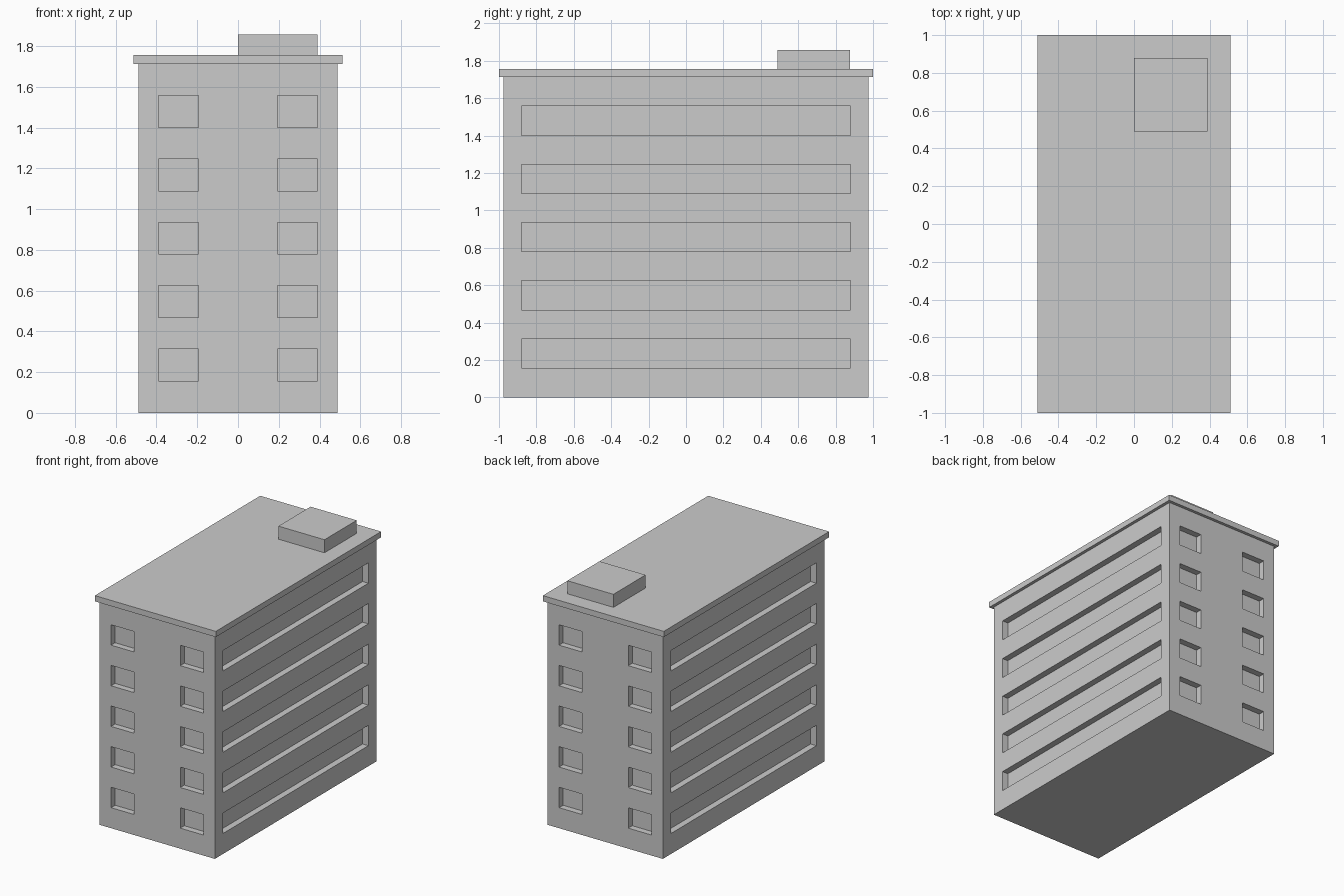
import bpy, bmesh
from mathutils import Matrix, Vector

if "Cube" in bpy.data.objects:
    bpy.data.objects.remove(bpy.data.objects["Cube"])


def add_box(bm, lo, hi):
    lo, hi = Vector(lo), Vector(hi)
    m = Matrix.Translation((lo + hi) / 2) @ Matrix.Diagonal((*(hi - lo), 1))
    bmesh.ops.create_cube(bm, size=1, matrix=m)


def make_object(name, boxes):
    bm = bmesh.new()
    for lo, hi in boxes:
        add_box(bm, lo, hi)
    mesh = bpy.data.meshes.new(name)
    bm.to_mesh(mesh)
    bm.free()
    ob = bpy.data.objects.new(name, mesh)
    bpy.context.collection.objects.link(ob)
    return ob


HX, HY = 0.488, 0.977        # wall half sizes
WALL_TOP, ROOF_TOP = 1.713, 1.757
DEPTH, OUT = 0.049, 0.05     # window recess depth, cutter overshoot
FLOORS, SILL, PITCH, WIN_H = 5, 0.157, 0.311, 0.156

# Main block
walls = make_object("walls", [((-HX, -HY, 0), (HX, HY, WALL_TOP))])

# Window recesses: long ribbons on the sides, two square windows per end
cuts = []
for i in range(FLOORS):
    z0 = SILL + i * PITCH
    z1 = z0 + WIN_H
    for s in (-1, 1):
        xa, xb = sorted((s * (HX - DEPTH), s * (HX + OUT)))
        cuts.append(((xa, -0.88, z0), (xb, 0.88, z1)))
        ya, yb = sorted((s * (HY - DEPTH), s * (HY + OUT)))
        for x0 in (-0.391, 0.195):
            cuts.append(((x0, ya, z0), (x0 + 0.196, yb, z1)))
cutter = make_object("window_cutter", cuts)
cutter.hide_render = True

mod = walls.modifiers.new("windows", 'BOOLEAN')
mod.operation = 'DIFFERENCE'
mod.solver = 'EXACT'
mod.object = cutter
bpy.context.view_layer.objects.active = walls
walls.select_set(True)
bpy.ops.object.modifier_apply(modifier=mod.name)
bpy.data.objects.remove(cutter)

# Overhanging roof slab and rooftop plant room
make_object("roof_slab", [((-0.512, -1, WALL_TOP), (0.512, 1, ROOF_TOP))])
make_object("roof_housing", [((0, 0.489, ROOF_TOP), (0.39, 0.878, 1.857))])
